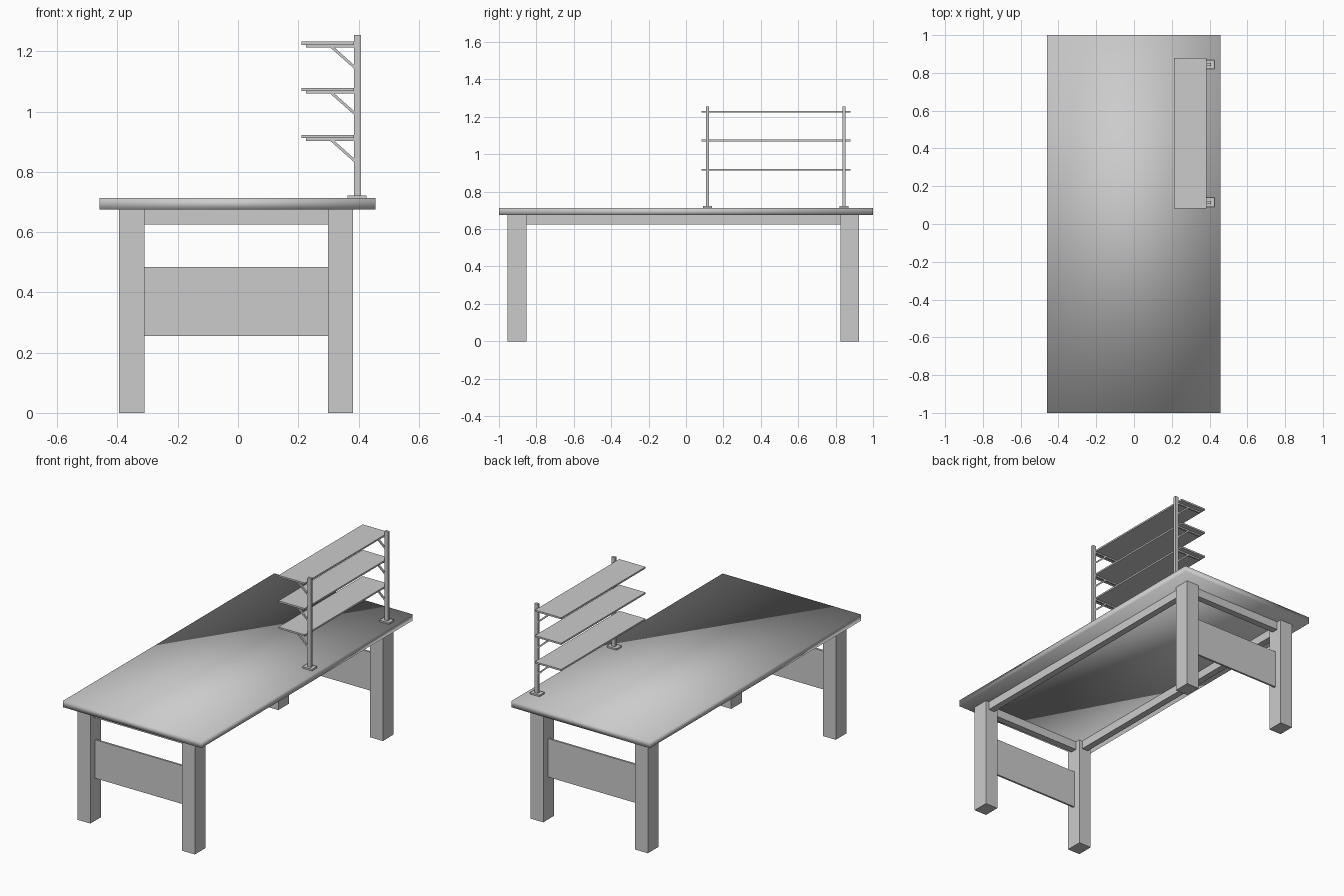
import bpy
from mathutils import Vector

default = bpy.data.objects.get("Cube")
if default:
    bpy.data.objects.remove(default, do_unlink=True)

GREY = (0.6, 0.6, 0.6, 1.0)
grey = bpy.data.materials.new("light grey")
grey.use_nodes = True
grey.diffuse_color = GREY
grey.node_tree.nodes["Principled BSDF"].inputs["Base Color"].default_value = GREY


def box(name, xs, ys, zs):
    """Box spanning the given (low, high) ranges."""
    lo, hi = Vector((xs[0], ys[0], zs[0])), Vector((xs[1], ys[1], zs[1]))
    bpy.ops.mesh.primitive_cube_add(size=1, location=(lo + hi) / 2)
    obj = bpy.context.object
    obj.name = name
    obj.scale = hi - lo
    bpy.ops.object.transform_apply(location=False, rotation=False, scale=True)
    obj.data.materials.append(grey)
    return obj


def around(centre, width):
    return (centre - width / 2, centre + width / 2)


def extruded_profile(name, points, y, width):
    """Outline in the xz plane, given thickness along y."""
    near, far = around(y, width)
    n = len(points)
    verts = [(x, side, z) for side in (near, far) for x, z in points]
    faces = [tuple(range(n)), tuple(reversed(range(n, 2 * n)))]
    faces += [(i, i + n, (i + 1) % n + n, (i + 1) % n) for i in range(n)]
    mesh = bpy.data.meshes.new(name)
    mesh.from_pydata(verts, [], faces)
    mesh.materials.append(grey)
    obj = bpy.data.objects.new(name, mesh)
    bpy.context.collection.objects.link(obj)


# Table top, shaded softly across its edges
TOP = 0.713
UNDER = 0.675
table_top = box("table_top", (-0.46, 0.457), (-1, 1), (UNDER, TOP))
bpy.ops.object.shade_smooth()

# Legs, centred on a slightly offset rectangle
LEG_X = {"right": -0.353, "left": 0.34}
LEG_Y = {"front": -0.904, "back": 0.876}
LEG_W, LEG_D = 0.084, 0.1
for side, x in LEG_X.items():
    for end, y in LEG_Y.items():
        box(f"{end}_{side}_leg", around(x, LEG_W), around(y, LEG_D), (0, UNDER))

# Rails under the top and the wide panels between the end legs
RAIL = 0.04
rail_z = (0.625, UNDER)
span_x = (LEG_X["right"] + LEG_W / 2, LEG_X["left"] - LEG_W / 2)
span_y = (LEG_Y["front"] + LEG_D / 2, LEG_Y["back"] - LEG_D / 2)
for side, x in LEG_X.items():
    box(f"{side}_rail", around(x, RAIL), span_y, rail_z)
for end, y in LEG_Y.items():
    box(f"{end}_rail", span_x, around(y, RAIL), rail_z)
    box(f"{end}_panel", span_x, around(y, 0.012), (0.255, 0.485))

# Shelf posts on foot plates
POST_X = (0.385, 0.408)
POST_Y = {"front": 0.115, "back": 0.845}
SHELF_TOPS = {"lower": 0.922, "middle": 1.079, "upper": 1.232}
THICK = 0.01
for end, y in POST_Y.items():
    box(f"{end}_foot_plate", (0.363, 0.427), around(y, 0.048), (TOP, 0.722))
    box(f"{end}_post", POST_X, around(y, 0.016), (0.722, 1.255))

# Shelves, each on two arms with diagonal braces
for level, z in SHELF_TOPS.items():
    under = z - THICK
    arm = under - 0.009
    box(f"{level}_shelf", (0.211, POST_X[0]), (0.082, 0.88), (under, z))
    for end, y in POST_Y.items():
        box(f"{level}_{end}_arm", (0.225, POST_X[0]), around(y, 0.01), (arm, under))
        brace = [(0.306, arm), (0.32, arm),
                 (POST_X[0], arm - 0.058), (POST_X[0], arm - 0.07)]
        extruded_profile(f"{level}_{end}_brace", brace, y, 0.01)
